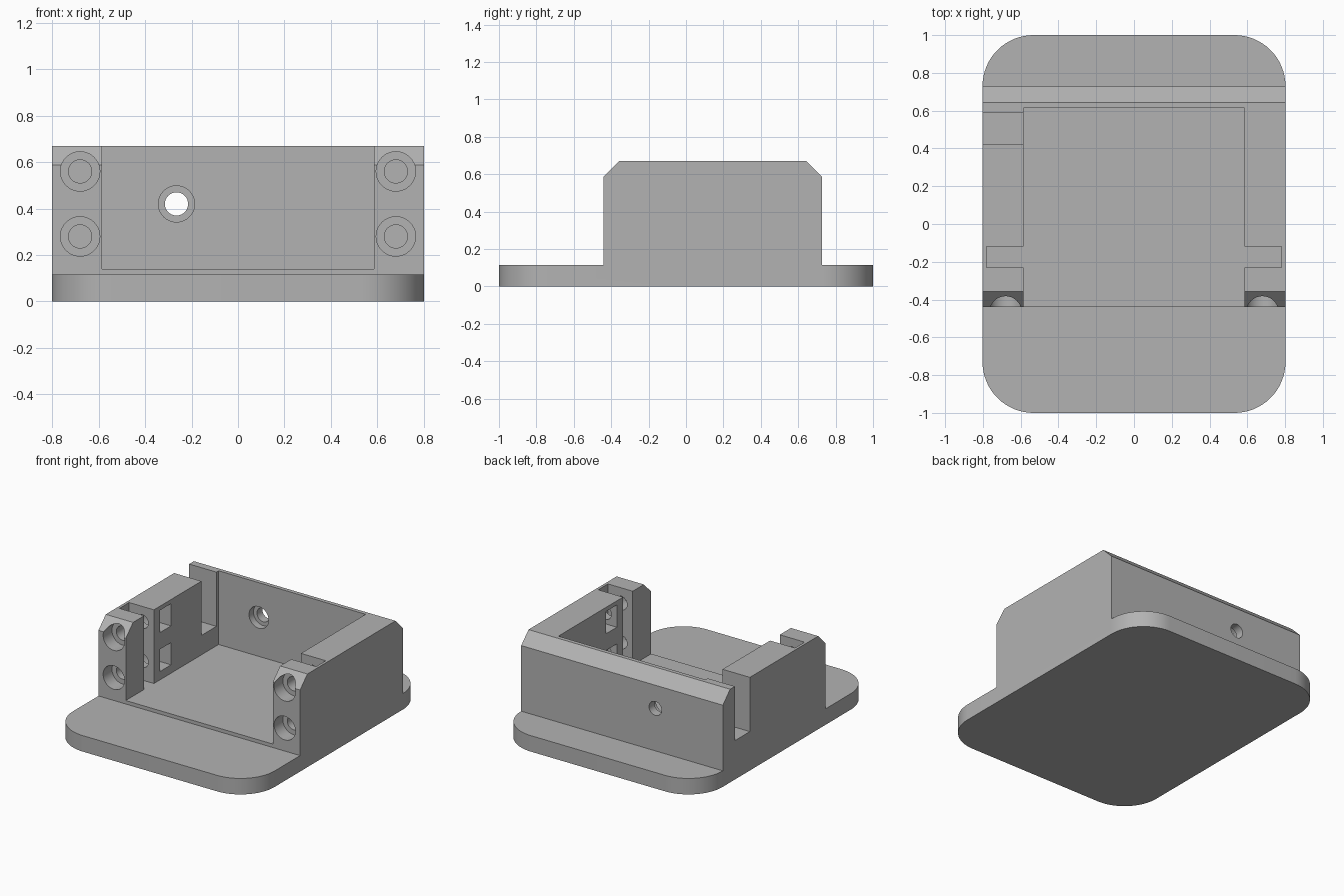
import bpy
import bmesh
from math import cos, sin, pi, radians
from mathutils import Matrix, Vector

cube = bpy.data.objects.get("Cube")
if cube:
    bpy.data.objects.remove(cube, do_unlink=True)

grey = bpy.data.materials.new("matte grey")
grey.use_nodes = True
COLOUR = (0.45, 0.45, 0.45, 1)
grey.diffuse_color = COLOUR
grey.node_tree.nodes["Principled BSDF"].inputs["Base Color"].default_value = COLOUR


def prism(name, points, depth):
    """Extrude a closed outline of 3D points along the depth vector."""
    bm = bmesh.new()
    face = bm.faces.new([bm.verts.new(p) for p in points])
    new = bmesh.ops.extrude_face_region(bm, geom=[face])["geom"]
    verts = [v for v in new if isinstance(v, bmesh.types.BMVert)]
    bmesh.ops.translate(bm, verts=verts, vec=Vector(depth))
    bmesh.ops.recalc_face_normals(bm, faces=bm.faces)
    mesh = bpy.data.meshes.new(name)
    bm.to_mesh(mesh)
    bm.free()
    mesh.materials.append(grey)
    obj = bpy.data.objects.new(name, mesh)
    bpy.context.collection.objects.link(obj)
    return obj


def box(name, x0, x1, y0, y1, z0, z1):
    corners = [(x0, y0, z0), (x1, y0, z0), (x1, y1, z0), (x0, y1, z0)]
    return prism(name, corners, (0, 0, z1 - z0))


def bore(name, x, z, radius, y0, y1, sides=40):
    ring = [(x + radius * cos(2 * pi * i / sides), y0,
             z + radius * sin(2 * pi * i / sides)) for i in range(sides)]
    return prism(name, ring, (0, y1 - y0, 0))


def combine(target, tool, operation):
    mod = target.modifiers.new(operation, 'BOOLEAN')
    mod.operation = operation
    mod.solver = 'EXACT'
    mod.object = tool
    bpy.context.view_layer.objects.active = target
    bpy.ops.object.modifier_apply(modifier=mod.name)
    bpy.data.objects.remove(tool, do_unlink=True)


W, FRONT, BACK, TOP = 0.802, -0.44, 0.727, 0.67
INNER, FLOOR, CHAMFER = 0.585, 0.14, 0.083

# Base plate with rounded corners
R = 0.27
outline = []
for k, (sx, sy) in enumerate([(1, 1), (-1, 1), (-1, -1), (1, -1)]):
    for i in range(17):
        a = pi / 2 * (k + i / 16)
        outline.append((sx * (W - R) + R * cos(a), sy * (1 - R) + R * sin(a), 0))
bracket = prism("mounting_bracket", outline, (0, 0, 0.115))

# Upright block with chamfered front and back top edges
low = TOP - CHAMFER
profile = [(FRONT, 0.05), (BACK, 0.05), (BACK, low), (BACK - CHAMFER, TOP),
           (FRONT + CHAMFER, TOP), (FRONT, low)]
body = prism("body", [(-W, y, z) for y, z in profile], (2 * W, 0, 0))
combine(bracket, body, 'UNION')

# Main cavity, open at the front and top
cuts = [box("cavity", -INNER, INNER, -0.6, 0.615, FLOOR, 1)]

# Cable notch through the right wall
cuts.append(box("cable_notch", -1, -INNER + 0.05, 0.42, 0.59, 0.28, 1))

# Cable hole in the back wall, counterbored from inside
cuts.append(bore("cable_hole", -0.265, 0.42, 0.05, 0.5, 0.9))
cuts.append(bore("cable_counterbore", -0.265, 0.42, 0.078, 0.5, 0.665))

for s in (-1, 1):
    # Plate slot in each side wall
    xs = sorted((s * 0.5, s * 0.782))
    cuts.append(box("plate_slot", *xs, -0.23, -0.12, FLOOR, 1))
    for z in (0.28, 0.56):
        # Screw hole, counterbore and nut pocket
        x = s * 0.68
        cuts.append(bore("screw_hole", x, z, 0.05, -0.6, 0.0))
        cuts.append(bore("screw_counterbore", x, z, 0.085, -0.6, -0.34))
        arc = [radians(-90 + 180 * i / 16) for i in range(17)]
        shape = [(s * 0.5, -0.05, z + 0.08), (s * 0.5, -0.05, z - 0.08)]
        shape += [(x + s * 0.08 * cos(a), -0.05, z + 0.08 * sin(a)) for a in arc]
        cuts.append(prism("nut_pocket", shape, (0, 0.125, 0)))

for cut in cuts:
    combine(bracket, cut, 'DIFFERENCE')

# Smooth the round surfaces, keep the edges crisp
bpy.ops.object.select_all(action='DESELECT')
bracket.select_set(True)
bpy.context.view_layer.objects.active = bracket
bpy.ops.object.shade_smooth_by_angle(angle=radians(30))
